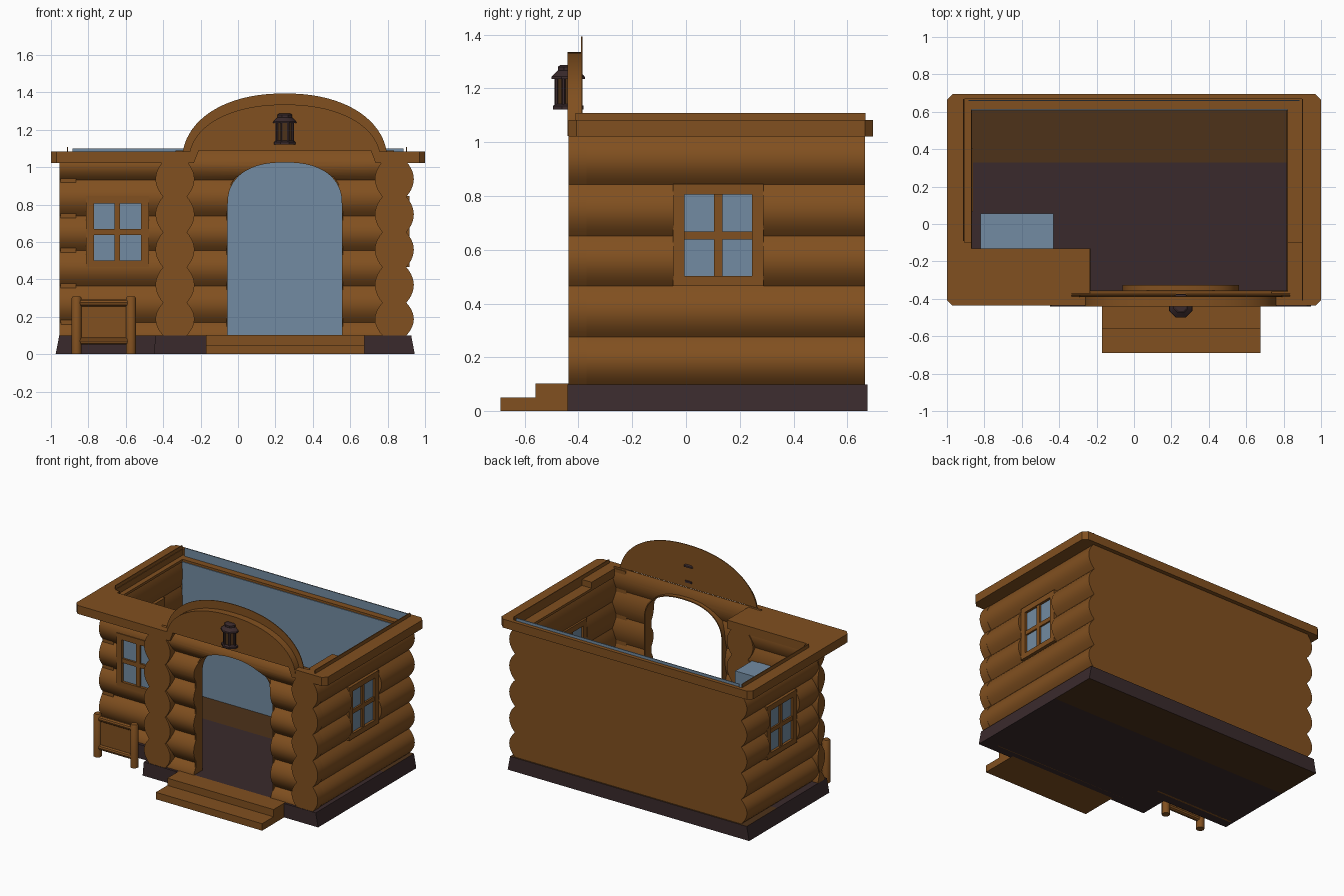
import bpy, bmesh, math
from math import sin, cos, pi

if "Cube" in bpy.data.objects:
    bpy.data.objects.remove(bpy.data.objects["Cube"])


def mat(name, rgb):
    m = bpy.data.materials.new(name)
    m.diffuse_color = (*rgb, 1)
    m.use_nodes = True
    m.node_tree.nodes["Principled BSDF"].inputs["Base Color"].default_value = m.diffuse_color
    return m


WOOD = mat("wood", (0.220, 0.080, 0.014))
DARK = mat("dark_plum", (0.042, 0.023, 0.025))
BLUE = mat("glass_blue", (0.17, 0.26, 0.36))
BROWN = mat("dark_brown", (0.075, 0.032, 0.010))


def prism(name, pts, axis, lo, hi, m, top_scale=1.0):
    """Extrude a 2D outline along an axis: x uses (y,z), y uses (x,z), z uses (x,y)."""
    def place(p, t, s):
        a, b = p[0] * s, p[1]
        return {"x": (t, a, b), "y": (a, t, b), "z": (a, b, t)}[axis]
    bm = bmesh.new()
    A = [bm.verts.new(place(p, lo, 1)) for p in pts]
    B = [bm.verts.new(place(p, hi, top_scale)) for p in pts]
    n = len(pts)
    bm.faces.new(A[::-1])
    bm.faces.new(B)
    for i in range(n):
        j = (i + 1) % n
        bm.faces.new((A[i], A[j], B[j], B[i]))
    bmesh.ops.recalc_face_normals(bm, faces=bm.faces)
    me = bpy.data.meshes.new(name)
    bm.to_mesh(me)
    bm.free()
    me.materials.append(m)
    ob = bpy.data.objects.new(name, me)
    bpy.context.collection.objects.link(ob)
    return ob


def box(name, x, y, z, m):
    return prism(name, [(x[0], y[0]), (x[1], y[0]), (x[1], y[1]), (x[0], y[1])], "z", z[0], z[1], m)


def cut(ob, cutter):
    mod = ob.modifiers.new("cut", "BOOLEAN")
    mod.operation, mod.solver, mod.object = "DIFFERENCE", "EXACT", cutter
    bpy.context.view_layer.update()
    bpy.context.view_layer.objects.active = ob
    bpy.ops.object.modifier_apply(modifier=mod.name)
    bpy.data.objects.remove(cutter)


def logs(bounds, face, depth):
    """Scalloped edge of stacked logs; face is the outermost coordinate."""
    out = []
    for a, b in zip(bounds, bounds[1:]):
        for i in range(10):
            t = i / 10
            out.append((face - depth * (2 * t - 1) ** 2, a + (b - a) * t))
    return out + [(face - depth, bounds[-1])]


def log_wall(name, axis, bounds, outer, inner, lo, hi, depth=0.045, inner_depth=0.02):
    s = 1 if outer > inner else -1
    return prism(name, logs(bounds, outer, s * depth) + logs(bounds, inner, -s * inner_depth)[::-1],
                 axis, lo, hi, WOOD)


def lathe(name, x, y, rings, m, n=8):
    bm = bmesh.new()
    loops = [[bm.verts.new((x + r * cos(2 * pi * (i + .5) / n), y + r * sin(2 * pi * (i + .5) / n), z))
              for i in range(n)] for r, z in rings]
    for P, Q in zip(loops, loops[1:]):
        for i in range(n):
            j = (i + 1) % n
            bm.faces.new((P[i], P[j], Q[j], Q[i]))
    bm.faces.new(loops[0][::-1])
    bm.faces.new(loops[-1])
    me = bpy.data.meshes.new(name)
    bm.to_mesh(me)
    bm.free()
    me.materials.append(m)
    ob = bpy.data.objects.new(name, me)
    bpy.context.collection.objects.link(ob)
    return ob


CX = .25


def arch(a, h, z, e, n=40):
    """Half super-ellipse from right to left; e < 1 gives fuller shoulders."""
    out = []
    for i in range(n + 1):
        c, s = cos(pi * i / n), max(0.0, sin(pi * i / n))
        out.append((CX + a * math.copysign(abs(c) ** e, c), z + h * s ** e))
    return out


SIDE = [.1, .275, .465, .652, .842, 1.03]
FRONT = [.0, .17, .365, .555, .74, .93, 1.09]

# Base skirt: the rear part has brown floor and underside
prism("base", [(-.975, -.235), (-.45, -.235), (-.45, -.44), (.945, -.44), (.945, .33), (-.975, .33)],
      "z", 0, .1, DARK, .98)
rear = prism("rear_base", [(-.975, .33), (.945, .33), (.945, .675), (-.975, .675)], "z", 0, .1, DARK, .98)
rear.data.materials.append(BROWN)
for f in rear.data.polygons:
    f.material_index = 1 if abs(f.normal.z) > .9 else 0
box("lower_step", (-.17, .675), (-.69, -.44), (0, .05), WOOD)
box("upper_step", (-.17, .675), (-.56, -.42), (0, .102), WOOD)

# Side walls (profile in x,z extruded along y) and front walls (profile in y,z along x)
right = log_wall("right_wall", "y", SIDE, .94, .815, -.37, .665)
left = log_wall("left_wall", "y", SIDE, -.95, -.865, -.18, .665)
front_left = log_wall("front_left_wall", "x", FRONT[:-1] + [1.08], -.215, -.135, -.955, -.335)
front = log_wall("door_wall", "x", FRONT, -.425, -.355, -.335, .835)

# Arched doorway with a thin lining
arc = arch(.305, .225, .80, .85)
cut(front, prism("door_cut", arc + [(-.055, .05), (.555, .05)], "y", -.6, -.2, WOOD))
prism("door_lining", [(.555, .1)] + arc + [(-.055, .1), (-.062, .1)] + arch(.312, .232, .80, .85)[::-1]
      + [(.562, .1)], "y", -.40, -.325, WOOD)

# Stacked log ends
for nm, cx, y1 in (("left_log_ends", -.337, -.13), ("right_log_ends", .836, -.37)):
    r = logs(SIDE, cx + .104, .04)
    l = logs(SIDE, cx - .104, -.04)
    prism(nm, r + l[::-1], "y", -.437, y1, WOOD)

# Back wall with blue inside lining
box("back_wall", (-.9, .89), (.615, .665), (.1, 1.03), WOOD)
box("back_lining", (-.87, .82), (.607, .615), (.1, 1.024), BLUE)


# Windows
def window(name, axis, u, d, glass, wall):
    def part(nm, u0, u1, z0, z1, dd, m):
        x, y = ((u0, u1), dd) if axis == "x" else (dd, (u0, u1))
        return box(nm, x, y, (z0, z1), m)
    cut(wall, part("window_cut", u - .167, u + .167, .466, .844, (d[0] - .1, d[1] + .1), WOOD))
    for i, s in enumerate((-1, 1)):
        e = sorted((u + s * .168, u + s * .126))
        part(f"{name}_post_{i}", e[0], e[1], .465, .845, d, WOOD)
    part(f"{name}_sill", u - .126, u + .126, .465, .502, d, WOOD)
    part(f"{name}_head", u - .126, u + .126, .805, .845, d, WOOD)
    e = (d[0] + .006, d[1] - .006)
    part(f"{name}_mullion", u - .015, u + .015, .502, .805, e, WOOD)
    part(f"{name}_crossbar", u - .126, u + .126, .638, .668, e, WOOD)
    part(f"{name}_glass", u - .14, u + .14, .49, .82, glass, BLUE)


window("front_window", "x", -.645, (-.22, -.14), (-.20, -.15), front_left)
window("right_window", "y", .12, (.82, .918), (.835, .90), right)
window("left_window", "y", .235, (-.928, -.862), (-.91, -.875), left)
box("window_box", (-.82, -.43), (-.15, .055), (.46, .84), BLUE)

# Roof trim with chamfered corners, open top and a sunken inner ledge
c = .03
trim = prism("roof_trim", [(-1 + c, -.437), (1 - c, -.437), (1, -.437 + c), (1, .695 - c), (1 - c, .695),
                           (-1 + c, .695), (-1, .695 - c), (-1, -.437 + c)], "z", 1.022, 1.083, WOOD)
cut(trim, box("opening_cut", (-.87, .82), (-.13, .612), (.9, 1.2), WOOD))
cut(trim, box("front_cut", (-.235, .82), (-.362, .2), (.9, 1.2), WOOD))
cut(trim, box("gable_cut", (-.235, .735), (-.6, -.3), (.9, 1.2), WOOD))
cut(trim, box("ledge_cut", (-.905, .9), (-.10, .668), (1.04, 1.2), WOOD))
box("right_parapet", (.897, .903), (-.41, .667), (1.03, 1.108), WOOD)
box("left_parapet", (-.915, -.909), (-.09, .667), (1.03, 1.108), WOOD)
box("back_parapet", (-.885, .885), (.658, .664), (1.03, 1.10), BLUE)

# Arched gable board with a thin larger backing
foot = [(-.235, 1.024), (-.21, 1.088), (.71, 1.088), (.735, 1.024)]
prism("gable_board", arch(.515, .311, 1.024, .92) + foot, "y", -.44, -.387, WOOD)
prism("gable_backing", arch(.55, .37, 1.024, .92) + foot, "y", -.390, -.385, WOOD)

# Lantern
ly = -.438
lathe("lantern_base", CX, ly, [(.062, 1.122), (.062, 1.135), (.05, 1.142)], DARK)
lathe("lantern_glass", CX, ly, [(.045, 1.14), (.045, 1.24)], BROWN)
for i in range(8):
    a = 2 * pi * (i + .5) / 8
    lathe(f"lantern_bar_{i}", CX + .047 * cos(a), ly + .047 * sin(a), [(.007, 1.138), (.007, 1.24)], DARK, 6)
lathe("lantern_roof", CX, ly, [(.068, 1.235), (.066, 1.245), (.042, 1.266), (.042, 1.28), (.03, 1.288)], DARK)

# Small fence by the window
fy = -.36
for i, x in enumerate((-.863, -.572)):
    lathe(f"fence_post_{i}", x, fy, [(.027, 0), (.027, .3), (.022, .308)], WOOD, 12)
for i, z in enumerate((.275, .07)):
    prism(f"fence_rail_{i}", [(fy + .02 * cos(pi * k / 5), z + .02 * sin(pi * k / 5)) for k in range(10)],
          "x", -.863, -.572, WOOD)
box("fence_panel", (-.85, -.585), (fy - .005, fy + .005), (.07, .275), WOOD)

# Smooth shading on curves, crisp edges elsewhere
bpy.ops.object.select_all(action="DESELECT")
for ob in bpy.context.scene.objects:
    ob.select_set(True)
    bpy.context.view_layer.objects.active = ob
bpy.ops.object.shade_smooth_by_angle(angle=math.radians(32))
